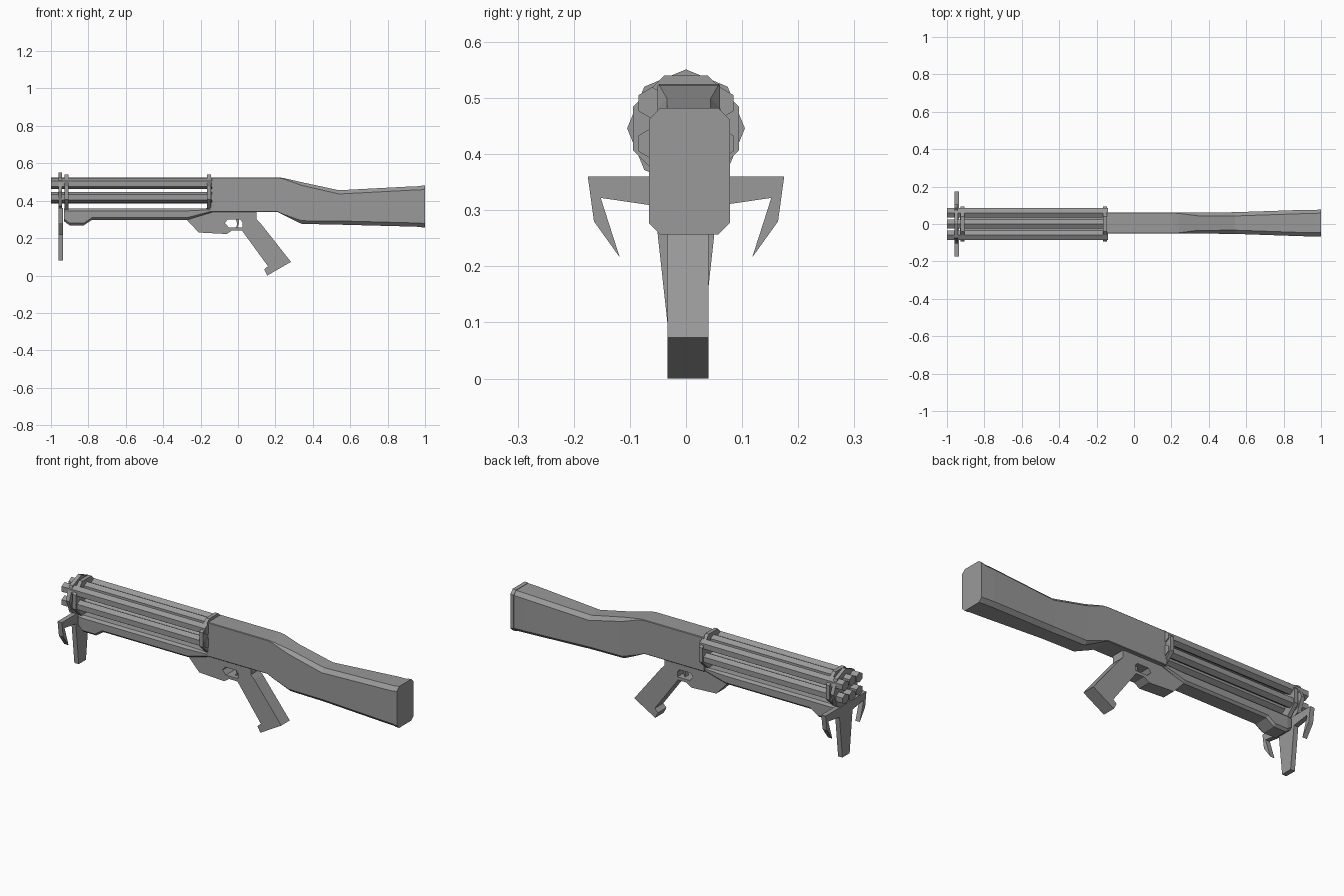
import bpy, bmesh, math
from mathutils import Matrix

cube = bpy.data.objects.get("Cube")
if cube:
    bpy.data.objects.remove(cube, do_unlink=True)

grey = bpy.data.materials.new("mid_grey")
grey.use_nodes = True
GREY = (0.32, 0.32, 0.32, 1)
grey.diffuse_color = GREY
grey.node_tree.nodes["Principled BSDF"].inputs["Base Color"].default_value = GREY


def add_object(name, mesh):
    mesh.materials.clear()
    mesh.materials.append(grey)
    obj = bpy.data.objects.new(name, mesh)
    bpy.context.collection.objects.link(obj)
    return obj


def from_bmesh(name, bm):
    bmesh.ops.recalc_face_normals(bm, faces=bm.faces)
    mesh = bpy.data.meshes.new(name)
    bm.to_mesh(mesh)
    bm.free()
    return add_object(name, mesh)


def loft(name, sections, y_mid=0.0):
    """Chamfered box sections along x: (x, bottom, top, half width, chamfer)."""
    bm = bmesh.new()
    rings = []
    for x, zb, zt, h, c in sections:
        right = [(h - c, zb), (h, zb + c), (h, zt - c), (h - c, zt)]
        loop = right + [(-y, z) for y, z in reversed(right)]
        rings.append([bm.verts.new((x, y_mid + y, z)) for y, z in loop])
    n = len(rings[0])
    for a, b in zip(rings, rings[1:]):
        for i in range(n):
            j = (i + 1) % n
            bm.faces.new((a[i], a[j], b[j], b[i]))
    bm.faces.new(rings[0])
    bm.faces.new(rings[-1])
    return from_bmesh(name, bm)


def plate(name, outlines, half, location, turn=0.0):
    """Flat outline, with optional holes, extruded and stood upright."""
    curve = bpy.data.curves.new(name + "_outline", 'CURVE')
    curve.dimensions = '2D'
    curve.fill_mode = 'BOTH'
    curve.extrude = half
    for points in outlines:
        spline = curve.splines.new('POLY')
        spline.points.add(len(points) - 1)
        for p, (u, v) in zip(spline.points, points):
            p.co = (u, v, 0, 1)
        spline.use_cyclic_u = True
    temp = bpy.data.objects.new(name + "_temp", curve)
    bpy.context.collection.objects.link(temp)
    graph = bpy.context.evaluated_depsgraph_get()
    mesh = bpy.data.meshes.new_from_object(temp.evaluated_get(graph))
    bpy.data.objects.remove(temp, do_unlink=True)
    mesh.transform(Matrix.Translation(location) @ Matrix.Rotation(turn, 4, 'Z')
                   @ Matrix.Rotation(math.pi / 2, 4, 'X'))
    for poly in mesh.polygons:
        poly.use_smooth = False
    return add_object(name, mesh)


def rod(name, x0, x1, y, z, radius, sides, twist=0.0):
    """Many-sided rod or disc along x; with no twist a corner points up."""
    bm = bmesh.new()
    place = (Matrix.Translation(((x0 + x1) / 2, y, z)) @ Matrix.Rotation(twist, 4, 'X')
             @ Matrix.Rotation(math.pi / 2, 4, 'Y'))
    bmesh.ops.create_cone(bm, cap_ends=True, segments=sides, radius1=radius,
                          radius2=radius, depth=x1 - x0, matrix=place)
    # put a corner at the top whatever the primitive's start angle
    top = max(bm.verts, key=lambda v: v.co.z)
    if not twist and abs(top.co.y - y) > 0.001:
        bmesh.ops.rotate(bm, verts=bm.verts, cent=(0, y, z),
                         matrix=Matrix.Rotation(math.pi / sides, 3, 'X'))
    return from_bmesh(name, bm)


# Receiver running back into the shoulder stock
loft("receiver_and_stock", [
    (-0.15, 0.34, 0.525, 0.056, 0.003),
    (0.21, 0.34, 0.525, 0.056, 0.003),
    (0.24, 0.325, 0.522, 0.056, 0.004),
    (0.34, 0.276, 0.499, 0.056, 0.017),
    (0.54, 0.272, 0.456, 0.058, 0.02),
    (0.92, 0.262, 0.476, 0.071, 0.02),
    (0.98, 0.26, 0.478, 0.071, 0.02)], 0.005)
loft("butt_pad", [(0.98, 0.257, 0.48, 0.072, 0.02),
                  (1.0, 0.257, 0.482, 0.072, 0.02)], 0.006)

# Trigger frame and pistol grip in one piece, with the finger opening
plate("trigger_frame_and_grip", [
    [(-0.28, 0.305), (-0.21, 0.23), (-0.06, 0.222), (-0.03, 0.242), (0.02, 0.242),
     (0.16, 0.05), (0.14, 0.032), (0.157, 0), (0.283, 0.073), (0.12, 0.28),
     (0.1, 0.3), (0.1, 0.345), (-0.17, 0.36)],
    [(-0.07, 0.28), (-0.055, 0.3), (0.012, 0.3), (0.024, 0.285), (0.024, 0.258),
     (-0.05, 0.258)]], 0.0365, (0, 0.0035, 0))
plate("trigger", [[(-0.012, 0.305), (0.006, 0.305), (0.004, 0.275), (-0.004, 0.255),
                   (-0.01, 0.256), (-0.005, 0.275)]], 0.012, (0, 0.0035, 0))

# Handguard below the barrels
loft("handguard", [
    (-0.93, 0.29, 0.358, 0.045, 0.012),
    (-0.9, 0.268, 0.358, 0.05, 0.012),
    (-0.825, 0.268, 0.358, 0.05, 0.012),
    (-0.78, 0.298, 0.358, 0.05, 0.012),
    (-0.27, 0.298, 0.358, 0.05, 0.012),
    (-0.14, 0.338, 0.358, 0.05, 0.006)])

# Six barrels in two rows
for row, side in (("upper", 1), ("lower", -1)):
    for col, y in (("right", -0.06), ("middle", 0.0), ("left", 0.06)):
        z = 0.455 + side * (0.036 if y else 0.041)
        rod(f"{row}_{col}_barrel", -1.0, -0.14, y, z, 0.0285, 6)

# Octagonal barrel clamps
EIGHTH = math.pi / 8
rod("front_clamp", -0.96, -0.94, 0, 0.446, 0.105, 8)
rod("second_clamp", -0.928, -0.907, 0, 0.446, 0.102, 8, EIGHTH)
rod("rear_clamp", -0.165, -0.145, 0, 0.446, 0.102, 8, EIGHTH)

# Cross bar with side hooks and a tapering centre leg
half = [(0.175, 0.36), (0.164, 0.28), (0.118, 0.216), (0.152, 0.322),
        (0.056, 0.308), (0.031, 0.08)]
plate("hooked_front_stand", [half + [(-y, z) for y, z in reversed(half)]],
      0.013, (-0.948, 0, 0), math.pi / 2)
